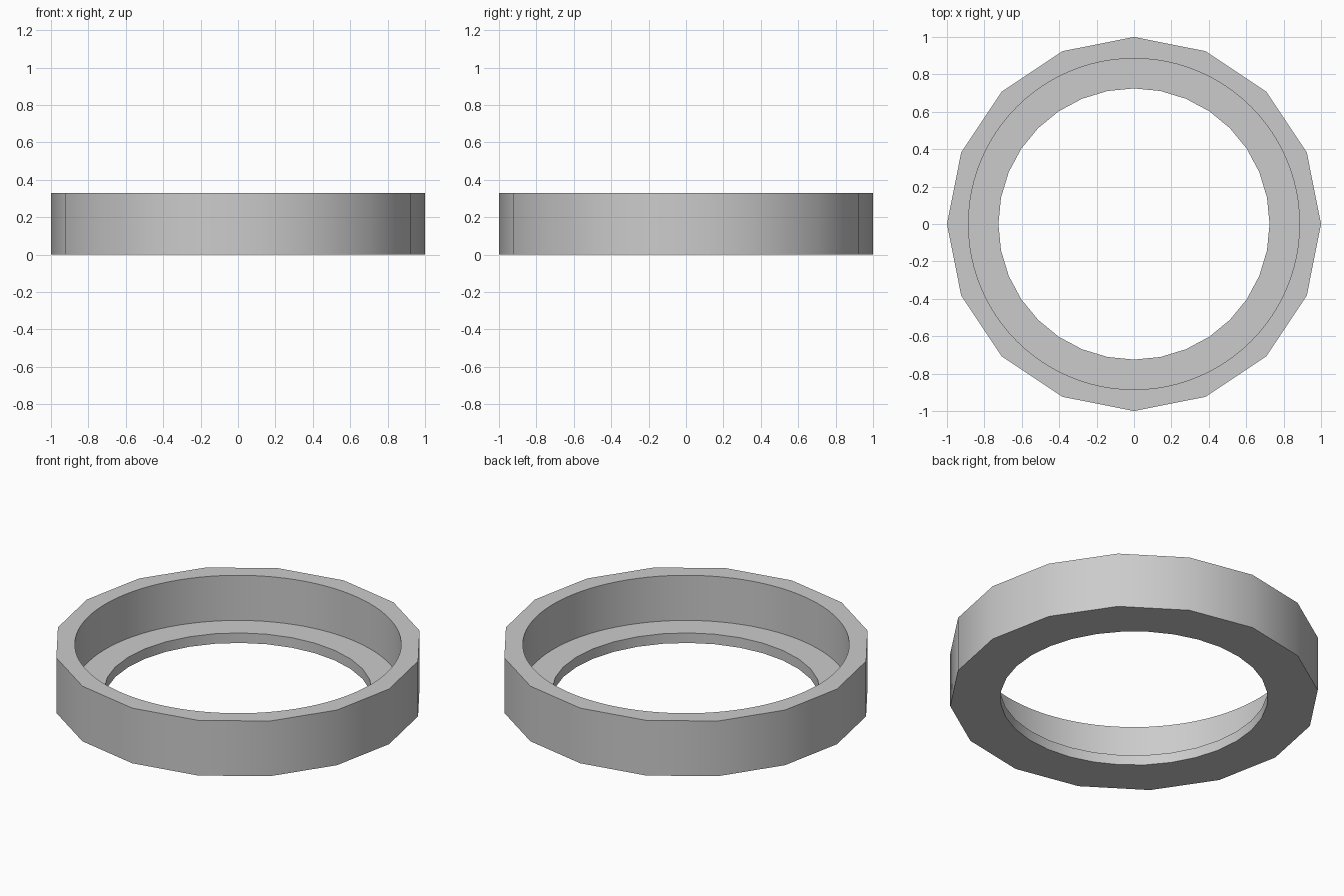
import bpy, bmesh, math

cube = bpy.data.objects.get("Cube")
if cube:
    bpy.data.objects.remove(cube, do_unlink=True)

HEIGHT, FLOOR = 0.33, 0.06
OUTER, RECESS, HOLE = 1.0, 0.885, 0.725

# Single grey material
grey = bpy.data.materials.new("plain grey")
grey.use_nodes = True
colour = (0.6, 0.6, 0.6, 1)
grey.diffuse_color = colour
grey.node_tree.nodes["Principled BSDF"].inputs["Base Color"].default_value = colour

bm = bmesh.new()


def loop(radius, z, sides):
    """Closed loop of edges around the z axis."""
    turn = 2 * math.pi / sides
    verts = [bm.verts.new((radius * math.cos(i * turn), radius * math.sin(i * turn), z))
             for i in range(sides)]
    edges = [bm.edges.new((verts[i - 1], verts[i])) for i in range(sides)]
    return verts, edges


def wall(radius, z0, z1, sides):
    """Upright wall; returns its lower and upper edge loops."""
    low, low_edges = loop(radius, z0, sides)
    high, high_edges = loop(radius, z1, sides)
    for i in range(sides):
        bm.faces.new((low[i - 1], low[i], high[i], high[i - 1]))
    return low_edges, high_edges


def flat_ring(outer_edges, inner_edges):
    """Flat band between two loops with different side counts."""
    bmesh.ops.triangle_fill(bm, edges=outer_edges + inner_edges, use_beauty=True)


# Faceted outside, round recess and the smaller through hole
outer_low, outer_high = wall(OUTER, 0, HEIGHT, 16)
recess_low, recess_high = wall(RECESS, FLOOR, HEIGHT, 96)
hole_low, hole_high = wall(HOLE, 0, FLOOR, 32)

# Top rim, inner ledge and underside
flat_ring(outer_high, recess_high)
flat_ring(recess_low, hole_high)
flat_ring(outer_low, hole_low)
bmesh.ops.recalc_face_normals(bm, faces=bm.faces[:])

mesh = bpy.data.meshes.new("stepped_ring")
bm.to_mesh(mesh)
bm.free()
mesh.materials.append(grey)
ring = bpy.data.objects.new("stepped_ring", mesh)
bpy.context.collection.objects.link(ring)

# Smooth walls with sharp rims
bpy.ops.object.select_all(action="DESELECT")
ring.select_set(True)
bpy.context.view_layer.objects.active = ring
bpy.ops.object.shade_smooth_by_angle(angle=math.radians(30))
